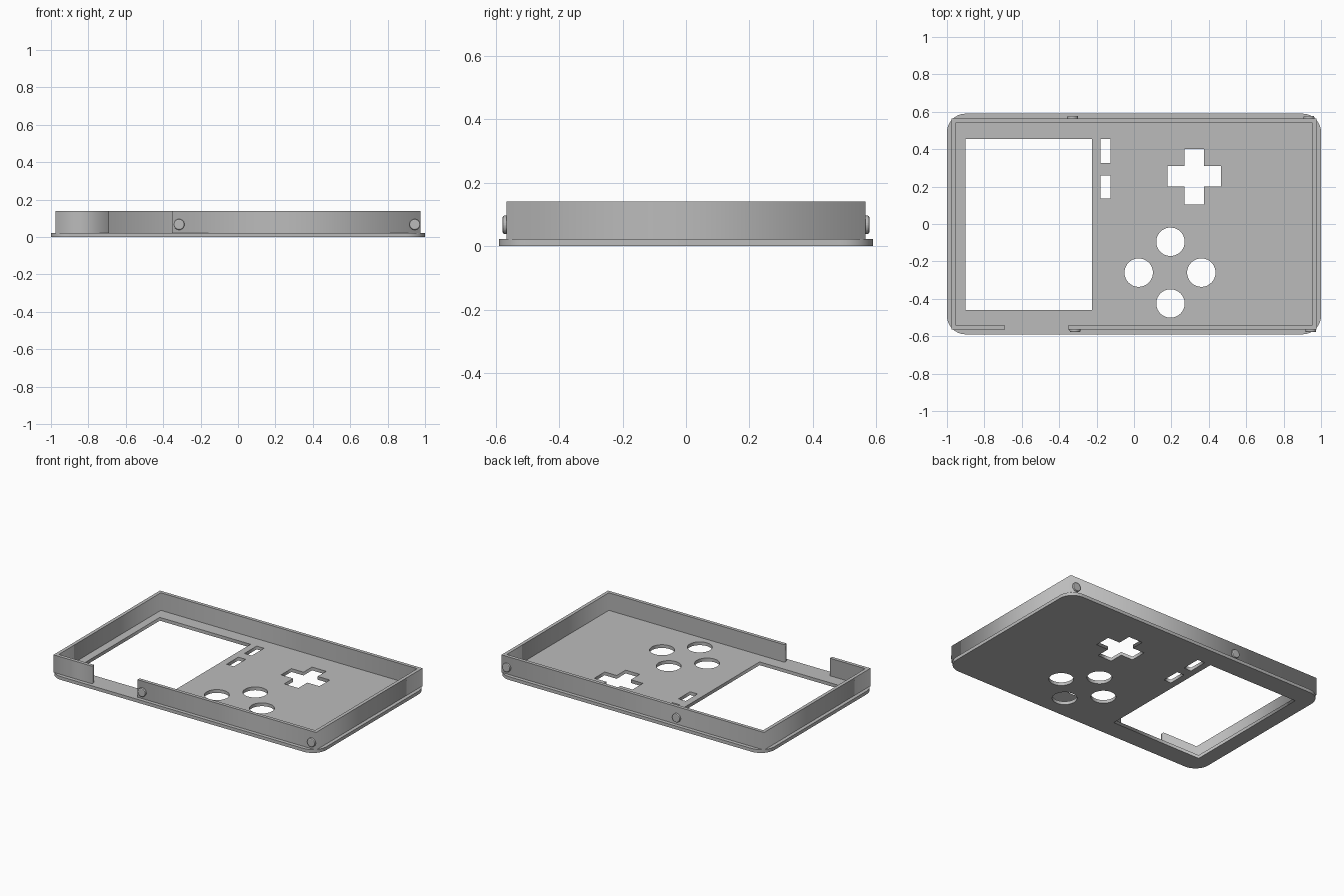
import bpy
from math import sin, cos, pi

cube = bpy.data.objects.get("Cube")
if cube:
    bpy.data.objects.remove(cube, do_unlink=True)

grey = bpy.data.materials.new("matte grey")
grey.use_nodes = True
colour = (0.5, 0.5, 0.5, 1)
grey.diffuse_color = colour
grey.node_tree.nodes["Principled BSDF"].inputs["Base Color"].default_value = colour


def rect(x0, x1, y0, y1):
    return [(x0, y0), (x1, y0), (x1, y1), (x0, y1)]


def circle(cx, cy, r, n=48):
    return [(cx + r * cos(2 * pi * i / n), cy + r * sin(2 * pi * i / n)) for i in range(n)]


def rounded_rect(hx, hy, r, steps=10):
    pts = []
    for k, (sx, sy) in enumerate([(1, 1), (-1, 1), (-1, -1), (1, -1)]):
        for i in range(steps + 1):
            a = (k + i / steps) * pi / 2
            pts.append((sx * (hx - r) + r * cos(a), sy * (hy - r) + r * sin(a)))
    return pts


def slab(name, outlines, z0, z1):
    """Extrude filled outlines; outlines inside the first become holes."""
    curve = bpy.data.curves.new(name + " outline", "CURVE")
    curve.dimensions = "2D"
    curve.fill_mode = "BOTH"
    curve.extrude = (z1 - z0) / 2
    for pts in outlines:
        spline = curve.splines.new("POLY")
        spline.points.add(len(pts) - 1)
        for p, (x, y) in zip(spline.points, pts):
            p.co = (x, y, 0, 1)
        spline.use_cyclic_u = True
    helper = bpy.data.objects.new(name + " helper", curve)
    bpy.context.collection.objects.link(helper)
    graph = bpy.context.evaluated_depsgraph_get()
    mesh = bpy.data.meshes.new_from_object(helper.evaluated_get(graph))
    bpy.data.objects.remove(helper, do_unlink=True)
    mesh.materials.clear()
    mesh.materials.append(grey)
    obj = bpy.data.objects.new(name, mesh)
    obj.location.z = (z0 + z1) / 2
    bpy.context.collection.objects.link(obj)
    return obj


# Face plate with screen window, two slots, cross and four round button holes
cross = [(0.27, 0.105), (0.375, 0.105), (0.375, 0.2), (0.465, 0.2), (0.465, 0.31), (0.375, 0.31),
         (0.375, 0.4), (0.27, 0.4), (0.27, 0.31), (0.18, 0.31), (0.18, 0.2), (0.27, 0.2)]
holes = [rect(-0.9, -0.225, -0.46, 0.455),
         rect(-0.18, -0.125, 0.325, 0.455),
         rect(-0.18, -0.125, 0.135, 0.26),
         cross]
for cx, cy in [(0.195, -0.095), (0.025, -0.26), (0.36, -0.26), (0.195, -0.425)]:
    holes.append(circle(cx, cy, 0.076))
slab("face_plate", [rounded_rect(1, 0.59, 0.1)] + holes, 0, 0.022)

# Rim wall, open along part of the front
X, Y, T = 0.976, 0.565, 0.023
wall = [(-0.69, -Y), (-X, -Y), (-X, Y), (X, Y), (X, -Y), (-0.352, -Y),
        (-0.352, T - Y), (X - T, T - Y), (X - T, Y - T), (T - X, Y - T), (T - X, T - Y), (-0.69, T - Y)]
slab("rim_wall", [wall], 0.02, 0.14)

# Snap bumps on the front and back of the rim
for name, x, side in [("front_bump_right", -0.315, -1), ("front_bump_left", 0.945, -1),
                      ("back_bump_right", -0.328, 1), ("back_bump_left", 0.935, 1)]:
    bpy.ops.mesh.primitive_cylinder_add(vertices=32, radius=0.029, depth=0.024,
                                        location=(x, side * 0.566, 0.067), rotation=(pi / 2, 0, 0))
    bump = bpy.context.object
    bump.name = name
    bump.data.materials.append(grey)
    bevel = bump.modifiers.new("Rounded edge", "BEVEL")
    bevel.width = 0.006
    bevel.segments = 2
